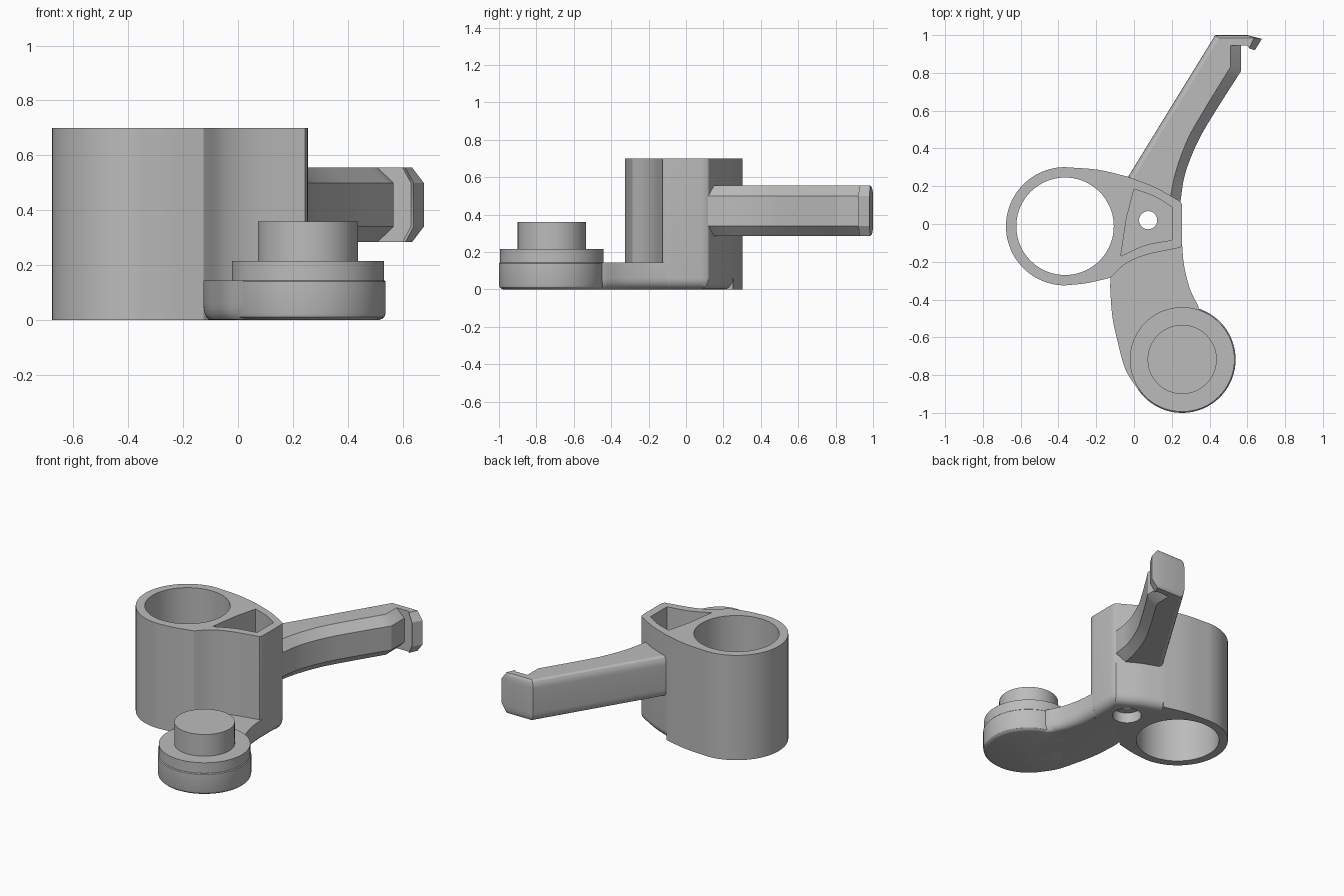
import bpy, bmesh
from math import cos, sin, pi, radians
from mathutils import Vector

if "Cube" in bpy.data.objects:
    bpy.data.objects.remove(bpy.data.objects["Cube"])

grey = bpy.data.materials.new("plain_grey")
grey.use_nodes = True
colour = (0.5, 0.5, 0.5, 1)
grey.diffuse_color = colour
grey.node_tree.nodes["Principled BSDF"].inputs["Base Color"].default_value = colour


def spline(points, steps=6):
    """Smooth curve through the given points."""
    pts = [Vector(p) for p in points]
    pts = [2 * pts[0] - pts[1]] + pts + [2 * pts[-1] - pts[-2]]
    out = []
    for a, b, c, d in zip(pts, pts[1:], pts[2:], pts[3:]):
        for i in range(steps):
            t = i / steps
            out.append(b + (c - a) * t / 2 + (2 * a - 5 * b + 4 * c - d) * t * t / 2
                       + (3 * b - a - 3 * c + d) * t ** 3 / 2)
    return out + [pts[-2]]


def arc(centre, radius, start, end, n):
    return [Vector((centre[0] + radius * cos(start + (end - start) * i / n),
                    centre[1] + radius * sin(start + (end - start) * i / n)))
            for i in range(n + 1)]


def finish(mesh):
    mesh.polygons.foreach_set("use_smooth", [True] * len(mesh.polygons))
    mesh.set_sharp_from_angle(angle=radians(30))


def loft(name, layers):
    """Stack matching outlines, given as (z, points), into a closed solid."""
    bm = bmesh.new()
    rings = [[bm.verts.new((p[0], p[1], z)) for p in pts] for z, pts in layers]
    n = len(rings[0])
    for low, high in zip(rings, rings[1:]):
        for i in range(n):
            j = (i + 1) % n
            bm.faces.new((low[i], low[j], high[j], high[i]))
    bm.faces.new(rings[0][::-1])
    bm.faces.new(rings[-1])
    bmesh.ops.recalc_face_normals(bm, faces=bm.faces)
    mesh = bpy.data.meshes.new(name)
    bm.to_mesh(mesh)
    bm.free()
    mesh.materials.append(grey)
    finish(mesh)
    obj = bpy.data.objects.new(name, mesh)
    bpy.context.scene.collection.objects.link(obj)
    return obj


def turned(name, centre, profile, n=72):
    return loft(name, [(z, arc(centre, r, 0, 2 * pi, n)[:-1]) for z, r in profile])


def cut(target, cutter):
    mod = target.modifiers.new("cut", "BOOLEAN")
    mod.operation, mod.solver, mod.object = "DIFFERENCE", "EXACT", cutter
    bpy.context.view_layer.update()
    graph = bpy.context.evaluated_depsgraph_get()
    mesh = bpy.data.meshes.new_from_object(target.evaluated_get(graph))
    target.modifiers.clear()
    target.data = mesh
    finish(mesh)
    bpy.data.objects.remove(cutter)


def rounded_base(height, top, pairs):
    """Layers whose bottom edge rounds in to the inset outline."""
    layers = []
    for i in range(6):
        t = pi / 2 * i / 5
        layers.append((height * (1 - cos(t)),
                       [p + q * (1 - sin(t)) for p, q in pairs]))
    return layers + [(top, [p for p, q in pairs])]


# Body: ring wall flowing into a blunt nose, with a rounded lower nose edge
ring = (-0.365, -0.012)
none = Vector((0, 0))
front = spline([(-0.365, -0.325), (-0.25, -0.313), (-0.125, -0.285)])[1:]
front += spline([(-0.125, -0.285), (-0.05, -0.215), (0.06, -0.165), (0.245, -0.125)])[1:]
back = spline([(0.245, 0.12), (0.11, 0.195), (-0.03, 0.25)])
crown = spline([(-0.03, 0.25), (-0.19, 0.287), (-0.365, 0.301)])[:-1]
pairs = [(p, none) for p in arc(ring, 0.313, pi / 2, 3 * pi / 2, 48)]
pairs += [(p, none) for p in front[:-1]]
pairs += [(Vector(p), Vector((-0.055, 0))) for p in
          [(0.245, -0.125), (0.253, -0.11), (0.255, -0.08), (0.255, 0.08)]]
pairs += [(Vector((0.253, 0.105)), Vector((-0.055, -0.02)))]
pairs += [(p, Vector((-0.025, -0.05))) for p in back]
pairs += [(p, none) for p in crown]
body = loft("body", rounded_base(0.06, 0.70, pairs))

# Openings: through bore, wedge pocket, screw hole and its counterbore
cut(body, turned("bore_cutter", ring, [(-0.1, 0.258), (0.8, 0.258)]))
wedge = spline([(-0.07, -0.17), (0.06, -0.112), (0.2, -0.085)])
wedge += spline([(0.2, 0.09), (0.11, 0.145), (0.0, 0.185)])
wedge += [Vector((-0.04, 0.03))]
cut(body, loft("pocket_cutter", [(0.16, wedge), (0.8, wedge)]))
screw = (0.075, 0.02)
cut(body, turned("screw_cutter", screw, [(-0.1, 0.048), (0.3, 0.048)], 40))
cut(body, turned("counterbore_cutter", screw, [(-0.1, 0.09), (0.07, 0.09)], 40))

# Lower arm: curved flat bar from the body to the foot
foot = (0.255, -0.717)
left = spline([(-0.125, -0.285), (-0.125, -0.36), (-0.113, -0.5),
               (-0.085, -0.63), (-0.045, -0.77), (0.02, -0.875)])
right = spline([(0.34, -0.435), (0.295, -0.34), (0.265, -0.22), (0.254, -0.1)])
pairs = [(p, Vector((0.025, 0))) for p in left]
pairs += [(Vector(p), none) for p in [(0.15, -0.88), foot, (0.36, -0.5)]]
pairs += [(p, Vector((-0.055, 0.01))) for p in right]
pairs += [(Vector(p), none) for p in [(0.18, -0.09), (0.0, -0.16), (-0.1, -0.25)]]
loft("lower_arm", rounded_base(0.06, 0.145, pairs))

# Foot: round pad, step and peg
turned("foot_pad", foot, [(0, 0.258), (0.004, 0.27), (0.012, 0.279),
                          (0.026, 0.283), (0.14, 0.283), (0.145, 0.278)])
turned("foot_step", foot, [(0.13, 0.277), (0.215, 0.277)])
turned("foot_peg", foot, [(0.2, 0.183), (0.36, 0.183)])

# Upper arm: tapering bar with a chamfered inner side and a hooked tip
outer = spline([(0.245, 0.115), (0.272, 0.27), (0.34, 0.44), (0.43, 0.595), (0.567, 0.81)])
inner = spline([(0.19, 0.13), (0.222, 0.28), (0.285, 0.45), (0.375, 0.61), (0.51, 0.83)])
outer += [Vector(p) for p in [(0.567, 0.945), (0.63, 0.945), (0.64, 0.92), (0.677, 0.98)]]
inner += [Vector(p) for p in [(0.51, 0.945), (0.6, 0.945), (0.61, 0.93), (0.635, 0.985)]]
heel = [Vector(p) for p in [(0.6, 1.0), (0.43, 1.0), (-0.03, 0.252), (0.02, 0.2)]]
shift = [Vector(p) for p in [(0, -0.015), (0.02, -0.015), (0.025, -0.015), (0, 0)]]


def arm_outline(s):
    bulge = 1 - (1 - (1 - s) ** 2) ** 0.5
    return ([q.lerp(p, s) for p, q in zip(outer, inner)]
            + [p + d * bulge for p, d in zip(heel, shift)])


steps = [0, 0.15, 0.4, 0.7, 1]
layers = [(0.285 + 0.055 * s, arm_outline(s)) for s in steps]
layers += [(0.555 - 0.055 * s, arm_outline(s)) for s in reversed(steps)]
loft("upper_arm", layers)
